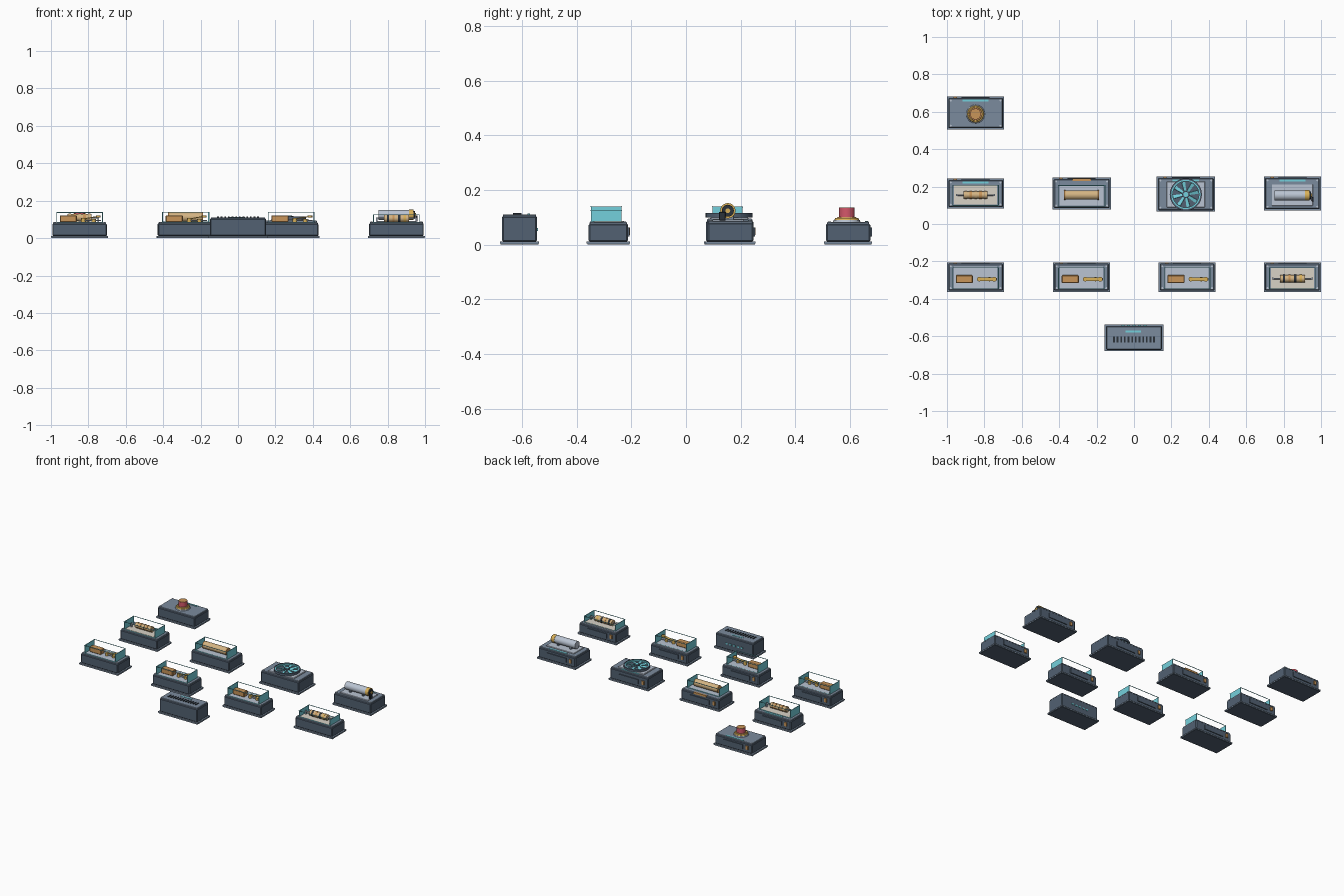
import bpy, bmesh, math
from mathutils import Matrix, Vector

if "Cube" in bpy.data.objects:
    bpy.data.objects.remove(bpy.data.objects["Cube"])


def lin(c):
    return c / 12.92 if c <= 0.04045 else ((c + 0.055) / 1.055) ** 2.4


def mat(name, hexa):
    m = bpy.data.materials.new(name)
    rgb = [lin(int(hexa[i:i + 2], 16) / 255) for i in (0, 2, 4)]
    m.diffuse_color = (*rgb, 1)
    m.use_nodes = True
    m.node_tree.nodes["Principled BSDF"].inputs["Base Color"].default_value = m.diffuse_color
    return m


SLATE = mat("slate", "526172")
DECK = mat("deck_grey", "7b8b9d")
DARK = mat("charcoal", "2b323a")
SILVER = mat("silver", "bac4d2")
CREAM = mat("cream", "d9d2c6")
COPPER = mat("copper", "c8955a")
TAN = mat("tan", "d4b483")
BRASS = mat("brass", "d8b058")
CYAN = mat("cyan", "74d0dc")
RED = mat("red", "d4586a")


def finish(bm, name, material, loc, smooth=False):
    bmesh.ops.recalc_face_normals(bm, faces=bm.faces)
    me = bpy.data.meshes.new(name)
    if smooth:
        for f in bm.faces:
            f.smooth = len(f.verts) == 4
        for e in bm.edges:
            if len(e.link_faces) == 2 and e.calc_face_angle(0) > 0.6:
                e.smooth = False
    bm.to_mesh(me)
    bm.free()
    me.materials.append(material)
    ob = bpy.data.objects.new(name, me)
    ob.location = loc
    bpy.context.collection.objects.link(ob)
    return ob


def box(name, material, x, y, z0, z1, w, d, bevel=0.0, rot=(0, 0, 0)):
    bm = bmesh.new()
    bmesh.ops.create_cube(bm, size=1)
    bmesh.ops.scale(bm, vec=(w, d, z1 - z0), verts=bm.verts)
    if bevel:
        bmesh.ops.bevel(bm, geom=bm.edges[:], offset=bevel, segments=1, affect='EDGES')
    ob = finish(bm, name, material, (x, y, (z0 + z1) / 2))
    ob.rotation_euler = rot
    return ob


def rod(name, material, center, length, r, axis='Z', n=20, r2=None):
    bm = bmesh.new()
    bmesh.ops.create_cone(bm, cap_ends=True, segments=n, radius1=r,
                          radius2=r if r2 is None else r2, depth=length)
    if axis == 'X':
        bmesh.ops.rotate(bm, matrix=Matrix.Rotation(math.pi / 2, 3, 'Y'), verts=bm.verts)
    elif axis == 'Y':
        bmesh.ops.rotate(bm, matrix=Matrix.Rotation(-math.pi / 2, 3, 'X'), verts=bm.verts)
    return finish(bm, name, material, center, True)


def ring(name, material, center, r_in, r_out, h, n=32):
    bm = bmesh.new()
    loop = [bm.verts.new((r, 0, z)) for r, z in
            ((r_in, -h / 2), (r_out, -h / 2), (r_out, h / 2), (r_in, h / 2))]
    edges = [bm.edges.new((loop[i], loop[(i + 1) % 4])) for i in range(4)]
    bmesh.ops.spin(bm, geom=loop + edges, cent=(0, 0, 0), axis=(0, 0, 1),
                   angle=2 * math.pi, steps=n)
    bmesh.ops.remove_doubles(bm, verts=bm.verts, dist=1e-5)
    return finish(bm, name, material, center, True)


def housing(x, y, w, d, top, strip=True, vented=False):
    """Base flange, body, deck, corner screws and rear details."""
    box("base_foot", SLATE, x, y, 0, 0.006, w - 0.004, d - 0.004)
    box("base_flange", DECK, x, y, 0.004, 0.012, w, d)
    box("body", SLATE, x, y, 0.011, top - 0.006, w - 0.014, d - 0.014, 0.005)
    box("deck", DECK, x, y, top - 0.01, top, w - 0.022, d - 0.022, 0.002)
    back = y + d / 2 - 0.006
    if vented:
        for i in range(5):
            box("rear_contact", CYAN, x + (i - 2) * 0.03, back, 0.05, 0.06, 0.016, 0.006)
    else:
        for sx in (-1, 1):
            for sy in (-1, 1):
                rod("corner_screw", SILVER, (x + sx * (w / 2 - 0.02), y + sy * (d / 2 - 0.02),
                                             top), 0.005, 0.006, n=8)
        box("rear_plate", SLATE, x, back, 0.03, 0.062, 0.15, 0.01)
        box("rear_terminal", COPPER, x - w / 2 + 0.045, back, 0.036, 0.062, 0.018, 0.012)
    if strip:
        box("status_strip", CYAN, x, y + d / 2 - 0.021, top - 0.001, top + 0.003, 0.14, 0.011)


def window_frame(x, y, z0, z1, w, d):
    """Tinted end panes joined by thin rails, open in front and behind."""
    for s in (-1, 1):
        box("end_pane", CYAN, x + s * w / 2, y, z0, z1, 0.004, d)
        for z in (z0 + 0.001, z1 - 0.001):
            box("window_rail", CYAN, x, y + s * d / 2, z - 0.0015, z + 0.0015, w + 0.004, 0.003)


def leads(x, y, z, length, base):
    rod("wire_lead", SILVER, (x, y, z), length, 0.004, 'X', 8)
    for s in (-1, 1):
        box("lead_post", SILVER, x + s * (length / 2 - 0.004), y, base, z + 0.004, 0.008, 0.012)


# Push button module
bx, by = -0.847, 0.593
housing(bx, by, 0.306, 0.176, 0.083)
rod("button_base", SILVER, (bx, by - 0.005, 0.086), 0.008, 0.05, n=28, r2=0.048)
rod("button_collar", BRASS, (bx, by - 0.005, 0.093), 0.01, 0.046, n=28, r2=0.042)
rod("button_seat", COPPER, (bx, by - 0.005, 0.098), 0.006, 0.038, n=28, r2=0.034)
rod("button_cap", RED, (bx, by - 0.005, 0.117), 0.034, 0.029, n=28)
rod("button_top", COPPER, (bx, by - 0.005, 0.135), 0.003, 0.028, n=28)

# Three lever modules: copper winding block and a hinged contact arm
ly = -0.284
for lx in (-0.847, -0.281, 0.284):
    housing(lx, ly, 0.306, 0.158, 0.083, strip=False)
    box("tray", SILVER, lx, ly - 0.002, 0.08, 0.086, 0.23, 0.118)
    window_frame(lx, ly - 0.007, 0.084, 0.14, 0.244, 0.112)
    box("winding", COPPER, lx - 0.06, ly - 0.011, 0.086, 0.122, 0.092, 0.042, 0.004)
    box("contact_arm", BRASS, lx + 0.06, ly - 0.011, 0.107, 0.112, 0.1, 0.018, 0,
        (0, math.radians(-10), 0))
    box("lower_contact", SILVER, lx + 0.065, ly - 0.011, 0.092, 0.097, 0.1, 0.014)
    for dx, h in ((0.02, 0.108), (0.075, 0.102)):
        rod("contact_post", BRASS, (lx + dx, ly - 0.011, (0.084 + h) / 2), h - 0.084, 0.012, n=12)
    rod("contact_tip", BRASS, (lx + 0.1, ly - 0.011, 0.116), 0.012, 0.013, n=12)

# Banded resistor module
rx = 0.847
housing(rx, ly, 0.306, 0.158, 0.083, strip=False)
box("resistor_tray", CREAM, rx, ly - 0.005, 0.08, 0.086, 0.23, 0.112)
window_frame(rx, ly - 0.007, 0.084, 0.126, 0.244, 0.112)
leads(rx, ly - 0.008, 0.106, 0.22, 0.084)
rod("resistor_body", TAN, (rx, ly - 0.008, 0.106), 0.135, 0.02, 'X')
for i, m in enumerate((DARK, COPPER, DARK, BRASS)):
    rod("resistor_band", m, (rx + (i - 1.5) * 0.03, ly - 0.008, 0.106), 0.012, 0.0212, 'X')

# Coil module
cx, cy = -0.847, 0.163
housing(cx, cy, 0.306, 0.16, 0.083)
box("coil_tray", CREAM, cx, cy - 0.008, 0.08, 0.086, 0.23, 0.1)
window_frame(cx, cy - 0.01, 0.084, 0.138, 0.244, 0.108)
leads(cx, cy - 0.008, 0.11, 0.21, 0.084)
rod("coil_core", TAN, (cx, cy - 0.008, 0.11), 0.13, 0.018, 'X')
for i in range(5):
    rod("coil_turn", COPPER if i % 2 else TAN, (cx + (i - 2) * 0.026, cy - 0.008, 0.11),
        0.014, 0.0205, 'X', 16)

# Large cartridge module
kx, ky = -0.28, 0.163
housing(kx, ky, 0.313, 0.17, 0.085, strip=False)
box("copper_marker", COPPER, kx, ky + 0.074, 0.074, 0.087, 0.1, 0.012)
box("cartridge_tray", SILVER, kx, ky - 0.01, 0.08, 0.088, 0.235, 0.108)
window_frame(kx, ky - 0.012, 0.086, 0.14, 0.25, 0.11)
rod("cartridge", TAN, (kx, ky - 0.008, 0.112), 0.176, 0.025, 'X', 24)
for s in (-1, 1):
    rod("cartridge_cap", COPPER, (kx + s * 0.09, ky - 0.008, 0.112), 0.008, 0.0255, 'X', 24)

# Fan module
fx, fy = 0.277, 0.16
housing(fx, fy, 0.313, 0.187, 0.093)
box("fan_pad", SILVER, fx, fy - 0.002, 0.09, 0.1, 0.205, 0.14, 0.003)
rod("fan_well", SLATE, (fx, fy - 0.002, 0.1015), 0.005, 0.08, n=32)
ring("fan_rim", SLATE, (fx, fy - 0.002, 0.108), 0.078, 0.086, 0.016)
ring("fan_glow_ring", CYAN, (fx, fy - 0.002, 0.108), 0.07, 0.078, 0.012)
for i in range(8):
    a = i * math.pi / 4 + 0.2
    c = Vector((math.cos(a), math.sin(a), 0)) * 0.042
    bm = bmesh.new()
    bmesh.ops.create_cube(bm, size=1)
    for v in bm.verts:
        v.co = (v.co.x * 0.05, v.co.y * (0.02 if v.co.x > 0 else 0.012), v.co.z * 0.004)
    blade = finish(bm, "fan_blade", CYAN, (fx + c.x, fy - 0.002 + c.y, 0.109))
    blade.rotation_euler = (Matrix.Rotation(a, 3, 'Z') @ Matrix.Rotation(0.3, 3, 'X')).to_euler()
rod("fan_hub", SLATE, (fx, fy - 0.002, 0.11), 0.018, 0.02, n=20)
rod("fan_hub_cap", CYAN, (fx, fy - 0.002, 0.12), 0.003, 0.013, n=16)

# Canister module
px, py = 0.847, 0.163
housing(px, py, 0.306, 0.182, 0.087)
box("canister_tray", SILVER, px, py - 0.008, 0.084, 0.092, 0.22, 0.115, 0.002)
for dx in (-0.055, 0.045):
    box("canister_cradle", DECK, px + dx, py - 0.01, 0.09, 0.112, 0.014, 0.044, 0.002)
rod("canister", SILVER, (px - 0.012, py - 0.01, 0.124), 0.165, 0.027, 'X', 24)
rod("canister_collar", BRASS, (px + 0.08, py - 0.01, 0.124), 0.024, 0.028, 'X', 24)
rod("canister_end", DARK, (px + 0.095, py - 0.01, 0.124), 0.008, 0.022, 'X', 24)
rod("canister_pin", BRASS, (px + 0.1, py - 0.01, 0.124), 0.008, 0.009, 'X', 12)
box("canister_lead", DARK, px + 0.108, py - 0.03, 0.088, 0.12, 0.012, 0.024, 0.002)

# Tall vented power module
vx, vy = 0.0, -0.609
housing(vx, vy, 0.313, 0.142, 0.111, strip=False, vented=True)
for i in range(12):
    box("vent_slot", DARK, vx + (i - 5.5) * 0.0195, vy - 0.008, 0.11, 0.115, 0.009, 0.032)
box("lid_strip", CYAN, vx - 0.004, vy + 0.034, 0.11, 0.113, 0.085, 0.009)
